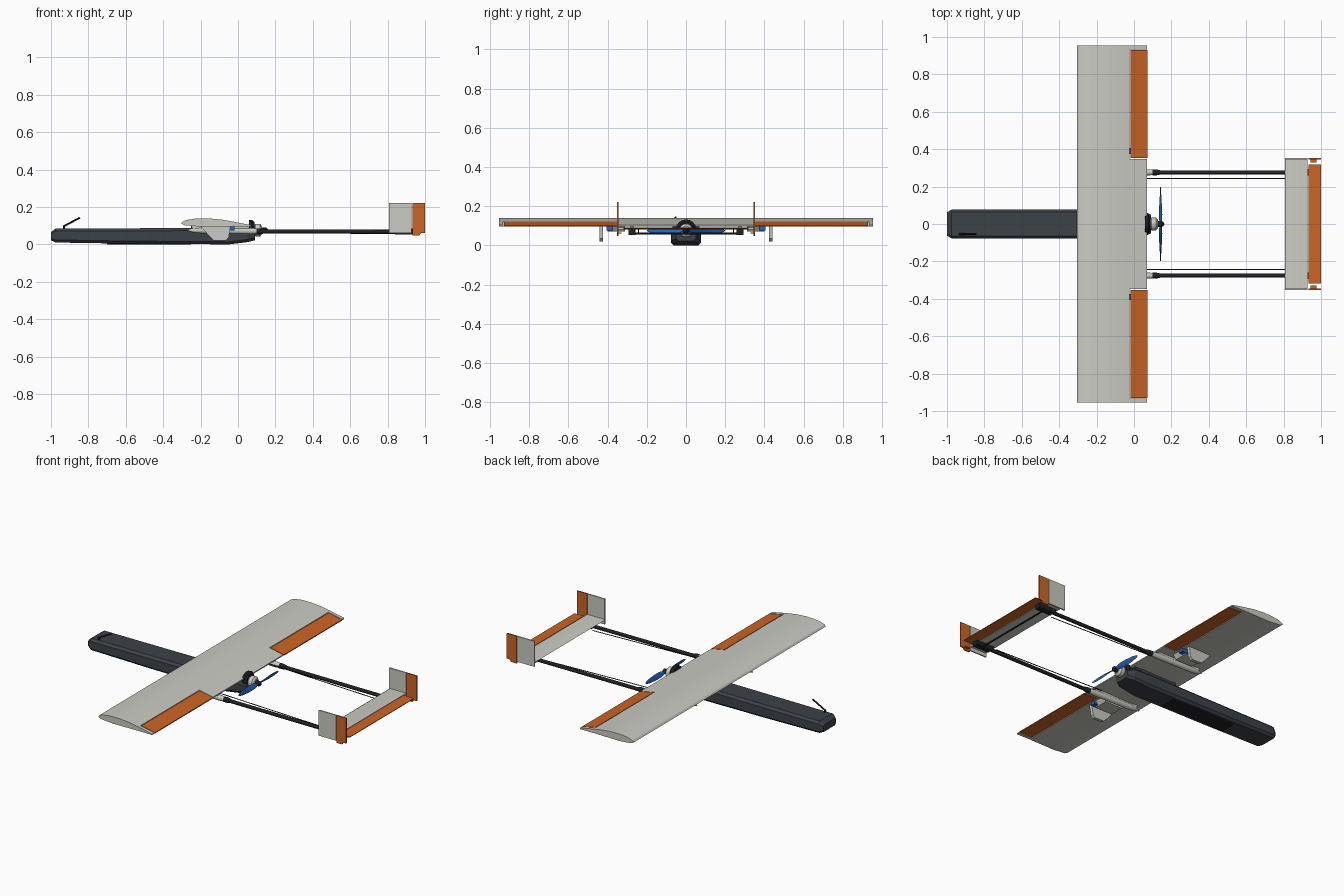
import bpy, bmesh, math
from mathutils import Vector

cube = bpy.data.objects.get("Cube")
if cube:
    bpy.data.objects.remove(cube)


def material(name, rgb):
    m = bpy.data.materials.new(name)
    m.use_nodes = True
    m.diffuse_color = (*rgb, 1)
    m.node_tree.nodes["Principled BSDF"].inputs["Base Color"].default_value = (*rgb, 1)
    return m


GREY = material("pale grey", (0.6, 0.6, 0.55))
ORANGE = material("orange", (0.6, 0.13, 0.018))
CHARCOAL = material("charcoal", (0.046, 0.054, 0.066))
BLACK = material("black", (0.014, 0.015, 0.018))
BLUE = material("blue", (0.02, 0.13, 0.5))


def loft(name, rings, mat, angle=30):
    """Skin equal rings of points and cap both ends."""
    bm = bmesh.new()
    loops = [[bm.verts.new(p) for p in ring] for ring in rings]
    n = len(loops[0])
    for a, b in zip(loops, loops[1:]):
        for i in range(n):
            j = (i + 1) % n
            bm.faces.new((a[i], a[j], b[j], b[i]))
    bm.faces.new(loops[0])
    bm.faces.new(loops[-1])
    bmesh.ops.recalc_face_normals(bm, faces=bm.faces)
    mesh = bpy.data.meshes.new(name)
    bm.to_mesh(mesh)
    bm.free()
    mesh.materials.append(mat)
    ob = bpy.data.objects.new(name, mesh)
    bpy.context.collection.objects.link(ob)
    bpy.ops.object.select_all(action='DESELECT')
    ob.select_set(True)
    bpy.context.view_layer.objects.active = ob
    bpy.ops.object.shade_smooth_by_angle(angle=math.radians(angle))
    return ob


def prism(name, profile, y0, y1, mat):
    """Extrude an x-z profile along y."""
    return loft(name, [[(x, y, z) for x, z in profile] for y in (y0, y1)], mat)


def box(name, x0, x1, y0, y1, z0, z1, mat):
    return prism(name, [(x0, z0), (x1, z0), (x1, z1), (x0, z1)], y0, y1, mat)


def turned(name, start, axis, steps, mat, sides=20):
    """Round body along an axis from (distance, radius) steps."""
    start, axis = Vector(start), Vector(axis).normalized()
    u = axis.orthogonal().normalized()
    v = axis.cross(u)
    turns = [2 * math.pi * i / sides for i in range(sides)]
    return loft(name, [[start + axis * d + (u * math.cos(t) + v * math.sin(t)) * r
                        for t in turns] for d, r in steps], mat)


def rod(name, a, b, r, mat, sides=12):
    d = Vector(b) - Vector(a)
    return turned(name, a, d, [(0, r), (d.length, r)], mat, sides)


# Fuselage: chamfered box section, narrowed at nose and tail
def section(x, w, z0, z1, c):
    return [(x, -w + c, z0), (x, w - c, z0), (x, w, z0 + c), (x, w, z1 - c),
            (x, w - c, z1), (x, -w + c, z1), (x, -w, z1 - c), (x, -w, z0 + c)]


loft("fuselage", [section(-1, 0.062, 0.022, 0.066, 0.01),
                  section(-0.975, 0.077, 0.01, 0.085, 0.014),
                  section(-0.6, 0.077, 0.004, 0.086, 0.014),
                  section(-0.05, 0.077, 0, 0.088, 0.014),
                  section(0.05, 0.07, 0.012, 0.088, 0.014),
                  section(0.09, 0.05, 0.022, 0.075, 0.014)], CHARCOAL, 15)
box("belly_hatch", -0.7, -0.25, -0.05, 0.05, 0, 0.006, BLACK)
turned("nose_lens", (-0.995, 0, 0.043), (-1, 0, 0), [(0, 0.016), (0.005, 0.013)], BLACK)
rod("antenna", (-0.935, -0.053, 0.095), (-0.845, -0.053, 0.143), 0.005, BLACK)
rod("antenna_base", (-0.93, -0.053, 0.08), (-0.93, -0.053, 0.1), 0.006, BLACK)

# Wing: main airfoil, fixed trailing edge and ailerons
prism("wing", [(-0.305, 0.112), (-0.297, 0.122), (-0.272, 0.131), (-0.225, 0.138),
               (-0.16, 0.139), (-0.09, 0.133), (-0.025, 0.122), (-0.025, 0.097),
               (-0.2, 0.095), (-0.285, 0.102)], -0.955, 0.955, GREY)
trail = [(-0.025, 0.122), (0.07, 0.103), (0.07, 0.096), (-0.025, 0.097)]
flap = [(-0.02, 0.121), (0.072, 0.102), (0.072, 0.096), (-0.02, 0.097)]
prism("wing_center_edge", trail, -0.348, 0.348, GREY)
box("wing_saddle", -0.25, 0.05, -0.07, 0.07, 0.08, 0.1, CHARCOAL)

# Motor and propeller behind the fuselage
turned("motor_mount", (0.06, 0, 0.08), (1, 0, 0),
       [(0, 0.05), (0.015, 0.052), (0.028, 0.04)], BLACK, 28)
turned("motor", (0.086, 0, 0.076), (1, 0, 0),
       [(0, 0.028), (0.008, 0.034), (0.032, 0.034), (0.042, 0.022)], GREY, 28)
turned("spinner", (0.125, 0, 0.075), (1, 0, 0),
       [(0, 0.016), (0.024, 0.016), (0.033, 0.009), (0.038, 0.002)], BLACK)
for side, s in (("left", 1), ("right", -1)):
    rings = []
    for t, chord, pitch in ((0.01, 0.016, 50), (0.05, 0.032, 35), (0.1, 0.034, 24),
                            (0.16, 0.026, 16), (0.192, 0.014, 12), (0.198, 0.004, 12)):
        a = math.radians(pitch)
        along = Vector((math.sin(a) * s, 0, math.cos(a))) * chord / 2
        thick = Vector((math.cos(a), 0, -math.sin(a) * s)) * 0.003
        mid = Vector((0.142, s * t, 0.075))
        rings.append([mid + along, mid + thick, mid - along, mid - thick])
    loft("propeller_blade_" + side, rings, BLUE, 40)

for side, s in (("port", 1), ("starboard", -1)):
    boom_y = 0.276 * s

    # Control surface and wing tip
    prism("aileron_" + side, flap, 0.353 * s, 0.929 * s, ORANGE)
    prism("wing_tip_edge_" + side, trail, 0.934 * s, 0.955 * s, GREY)

    # Boom, its holder under the wing, and the control wire
    rod("boom_" + side, (-0.2, boom_y, 0.07), (0.93, boom_y, 0.067), 0.011, BLACK, 16)
    turned("boom_holder_" + side, (-0.27, boom_y, 0.076), (1, 0, -0.015),
           [(0, 0.003), (0.03, 0.012), (0.08, 0.017), (0.34, 0.017), (0.375, 0.014)], GREY)
    prism("holder_web_" + side, [(-0.25, 0.1), (0.05, 0.1), (0.07, 0.075), (-0.24, 0.075)],
          boom_y - 0.01, boom_y + 0.01, GREY)
    turned("boom_collar_" + side, (0.1, boom_y, 0.07), (1, 0, 0),
           [(0, 0.016), (0.02, 0.016), (0.04, 0.012)], BLACK)
    rod("control_wire_" + side, (0.04, 0.243 * s, 0.08), (0.82, 0.243 * s, 0.058),
        0.0025, BLACK, 8)

    # Servo cover and hanging pod beneath the wing
    prism("servo_cover_" + side, [(-0.2, 0.098), (-0.03, 0.098), (-0.05, 0.07), (-0.17, 0.07)],
          0.31 * s, 0.4 * s, GREY)
    box("servo_" + side, -0.1, -0.02, 0.375 * s, 0.405 * s, 0.075, 0.096, BLUE)
    prism("wing_pod_" + side, [(-0.2, 0.098), (-0.04, 0.098), (-0.05, 0.035), (-0.065, 0.02),
                               (-0.13, 0.022), (-0.155, 0.045)], 0.423 * s, 0.442 * s, GREY)

    # Fin and rudder
    box("fin_" + side, 0.808, 0.928, 0.345 * s, 0.353 * s, 0.06, 0.22, GREY)
    prism("rudder_" + side, [(0.932, 0.048), (0.97, 0.048), (0.978, 0.06), (1, 0.062),
                             (1, 0.22), (0.932, 0.22)], 0.345 * s, 0.353 * s, ORANGE)
    box("rudder_horn_" + side, 0.945, 0.975, 0.33 * s, 0.345 * s, 0.06, 0.066, ORANGE)
    prism("tail_bracket_" + side, [(0.82, 0.084), (0.95, 0.084), (0.95, 0.054), (0.84, 0.054)],
          boom_y - 0.018, boom_y + 0.018, BLACK)

# Tailplane, elevator and the spar below them
prism("tailplane", [(0.808, 0.086), (0.82, 0.092), (0.928, 0.092), (0.928, 0.082),
                    (0.815, 0.082)], -0.347, 0.347, GREY)
prism("elevator", [(0.932, 0.092), (1, 0.089), (1, 0.085), (0.932, 0.082)],
      -0.318, 0.318, ORANGE)
rod("tail_spar", (0.9, -0.28, 0.06), (0.9, 0.28, 0.06), 0.005, BLACK, 10)
